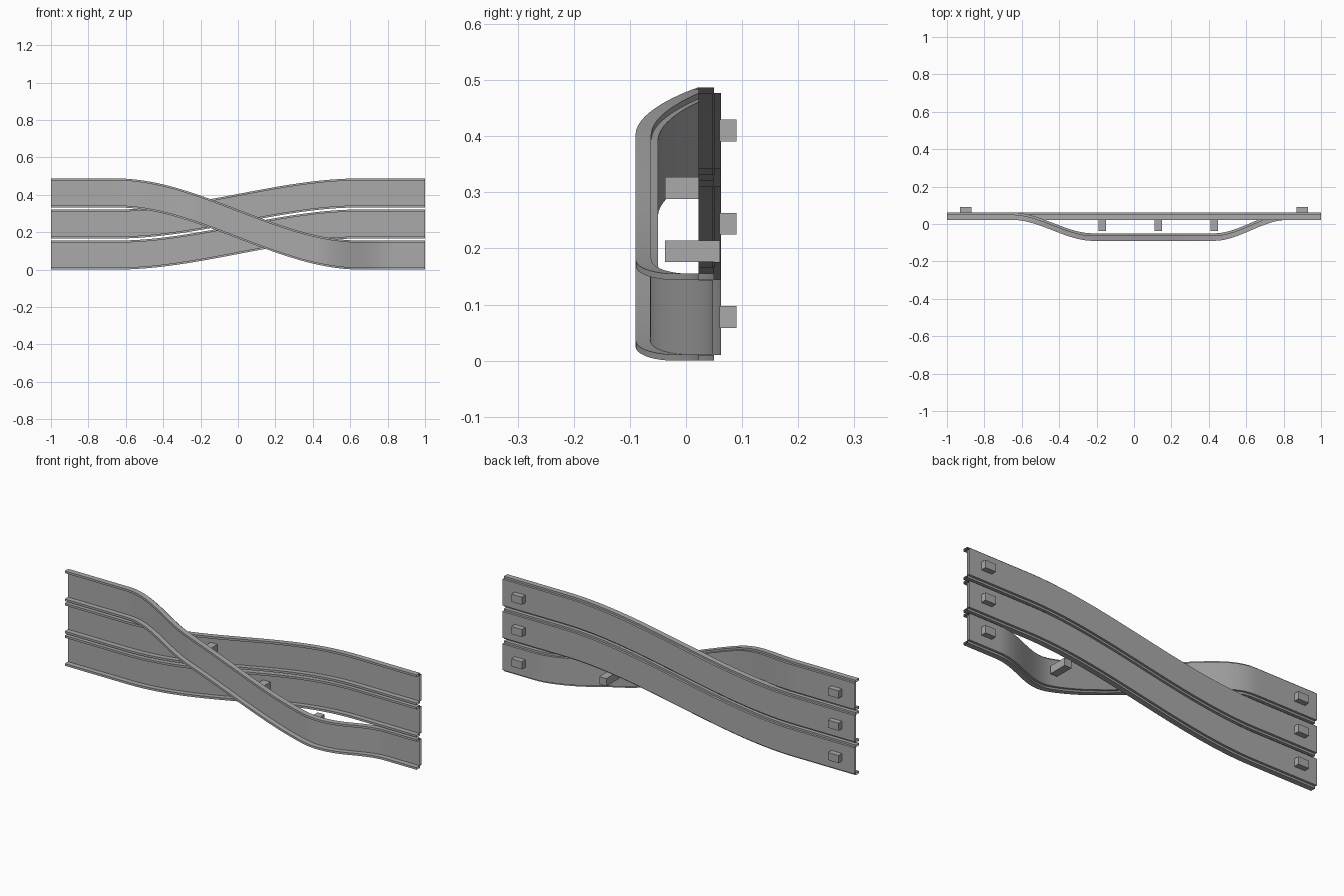
import bpy, bmesh, math

cube = bpy.data.objects.get("Cube")
if cube:
    bpy.data.objects.remove(cube, do_unlink=True)

grey = bpy.data.materials.new("plain_grey")
grey.use_nodes = True
colour = (0.4, 0.4, 0.4, 1)
grey.diffuse_color = colour
grey.node_tree.nodes["Principled BSDF"].inputs["Base Color"].default_value = colour

PITCH = 0.166   # height between neighbouring rails
BEND = 0.65     # rails are level beyond this x
DEPTH = 0.112   # how far the crossing rail bulges forward

# Channel section (y, z): thin back plate with a lip along each edge
SECTION = [(0.062, 0.01), (0.062, 0.145), (0.05, 0.145), (0.05, 0.155),
           (0.022, 0.155), (0.022, 0.144), (0.048, 0.144), (0.048, 0.011),
           (0.022, 0.011), (0.022, 0), (0.05, 0), (0.05, 0.01)]


def ease(x, start, end):
    t = min(max((x - start) / (end - start), 0), 1)
    return t * t * (3 - 2 * t)


def bulge(x):
    return -DEPTH * (ease(x, -0.65, -0.22) - ease(x, 0.43, 0.82))


def height(x, start_row, end_row):
    return PITCH * (start_row + (end_row - start_row) * ease(x, -BEND, BEND))


def finish(name, bm):
    bmesh.ops.recalc_face_normals(bm, faces=bm.faces)
    mesh = bpy.data.meshes.new(name)
    bm.to_mesh(mesh)
    bm.free()
    mesh.materials.append(grey)
    obj = bpy.data.objects.new(name, mesh)
    bpy.context.collection.objects.link(obj)
    return obj


def rail(name, start_row, end_row, bulged=False):
    """Sweep the channel section along x, open at both ends."""
    bm = bmesh.new()
    steps = 80
    rings = []
    for i in range(steps + 1):
        x = -1 + 2 * i / steps
        dy = bulge(x) if bulged else 0
        dz = height(x, start_row, end_row)
        rings.append([bm.verts.new((x, y + dy, z + dz)) for y, z in SECTION])
    count = len(SECTION)
    for a, b in zip(rings, rings[1:]):
        for j in range(count):
            k = (j + 1) % count
            bm.faces.new((a[j], a[k], b[k], b[j]))
    obj = finish(name, bm)
    for face in obj.data.polygons:
        face.use_smooth = True
    obj.data.set_sharp_from_angle(angle=math.radians(30))


def block(name, x, z, width, tall, y_min, y_max):
    bm = bmesh.new()
    bmesh.ops.create_cube(bm, size=1)
    bmesh.ops.scale(bm, vec=(width, y_max - y_min, tall), verts=bm.verts)
    bmesh.ops.translate(bm, vec=(x, (y_min + y_max) / 2, z), verts=bm.verts)
    finish(name, bm)


# Two parallel rising rails and the one that crosses in front of them
rail("lower_rail", 0, 1)
rail("upper_rail", 1, 2)
rail("crossing_rail", 2, 0, bulged=True)

# Mounting pegs behind both ends of every rail
for row in range(3):
    for side, x in (("right", -0.9), ("left", 0.9)):
        block(f"mounting_peg_{side}_{row + 1}", x, 0.078 + row * PITCH,
              0.06, 0.039, 0.06, 0.09)

# Spacer blocks behind the crossing rail
for i, x in enumerate((-0.17, 0.13, 0.43)):
    block(f"spacer_block_{i + 1}", x, 0.078 + height(x, 2, 0),
          0.04, 0.039, -0.037, 0.061)
